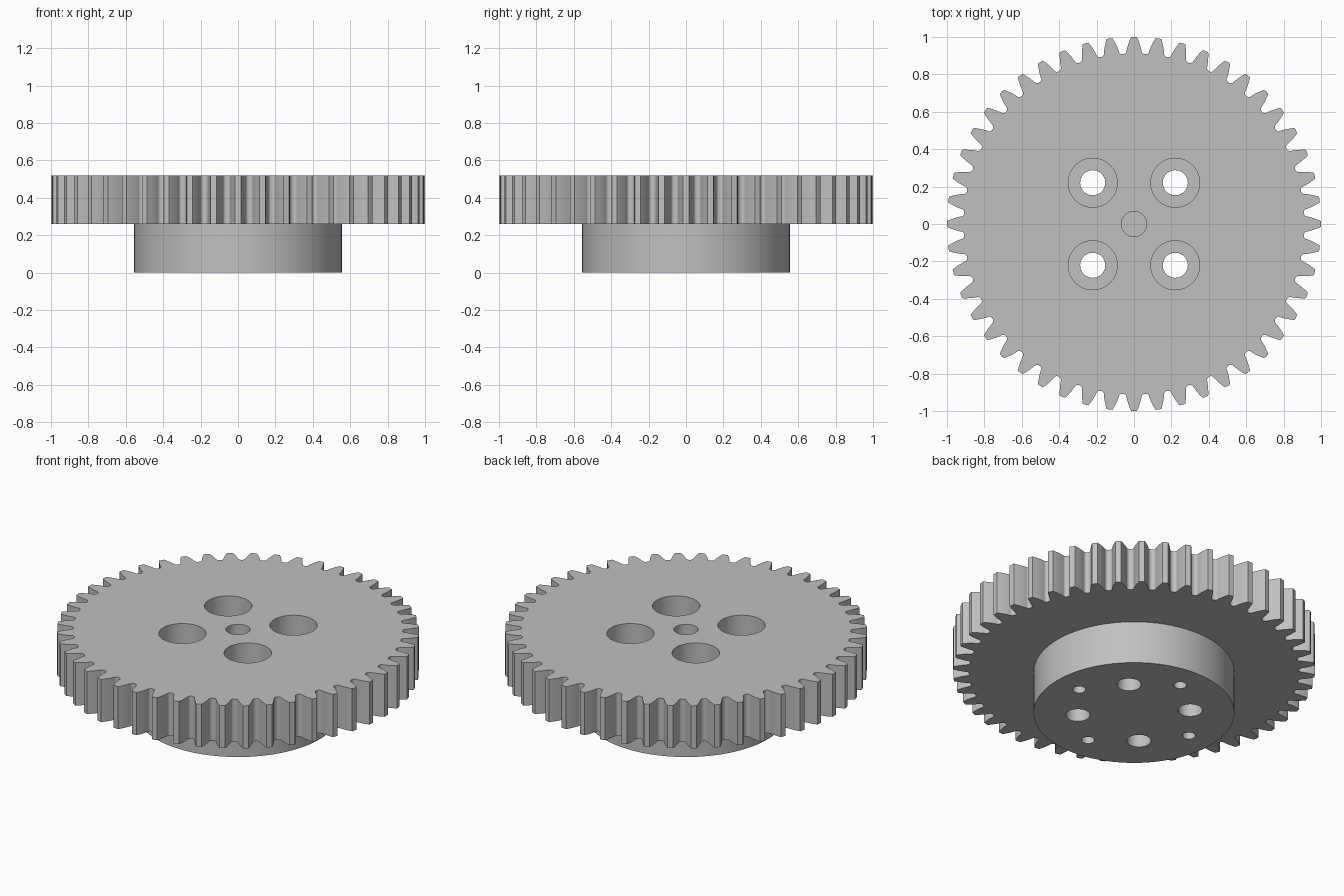
import bpy, bmesh, math
from math import pi, cos, sin, tan, acos

if "Cube" in bpy.data.objects:
    bpy.data.objects.remove(bpy.data.objects["Cube"])

TEETH = 48
TIP_R = 1.0
MODULE = 2 * TIP_R / (TEETH + 2)
PITCH_R = MODULE * TEETH / 2
ROOT_R = PITCH_R - 1.25 * MODULE
BASE_R = PITCH_R * cos(math.radians(20))
HUB_R, HUB_TOP, TOP = 0.555, 0.26, 0.52

grey = bpy.data.materials.new("plain grey")
grey.use_nodes = True
colour = (0.53, 0.53, 0.53, 1)
grey.diffuse_color = colour
grey.node_tree.nodes["Principled BSDF"].inputs["Base Color"].default_value = colour


def prism(name, outline, z0, z1):
    """Solid made by extruding a closed outline from z0 to z1."""
    bm = bmesh.new()
    face = bm.faces.new([bm.verts.new((x, y, z0)) for x, y in outline])
    top = bmesh.ops.extrude_face_region(bm, geom=[face])["geom"]
    for v in top:
        if isinstance(v, bmesh.types.BMVert):
            v.co.z = z1
    bmesh.ops.recalc_face_normals(bm, faces=bm.faces)
    mesh = bpy.data.meshes.new(name)
    bm.to_mesh(mesh)
    bm.free()
    mesh.materials.append(grey)
    obj = bpy.data.objects.new(name, mesh)
    bpy.context.collection.objects.link(obj)
    return obj


def circle(r, x=0, y=0, n=48):
    return [(x + r * cos(2 * pi * i / n), y + r * sin(2 * pi * i / n)) for i in range(n)]


def involute(angle):
    return tan(angle) - angle


def half_tooth(r):
    """Half the angle a tooth spans at radius r."""
    return pi / (2 * TEETH) + involute(math.radians(20)) - involute(acos(BASE_R / r))


def gear_outline():
    # Right half of one tooth: rounded root, then involute flank to the tip
    flank_start = ROOT_R + 0.4 * MODULE
    side = []
    a0, a1 = pi / TEETH, half_tooth(flank_start)
    for i in range(6):
        t = pi / 2 * i / 5
        side.append((ROOT_R + (flank_start - ROOT_R) * (1 - cos(t)),
                     a0 - (a0 - a1) * sin(t)))
    for i in range(1, 7):
        r = flank_start + (TIP_R - flank_start) * i / 6
        side.append((r, half_tooth(r)))
    tooth = [(r, -a) for r, a in side] + [(TIP_R, 0)]
    tooth += [(r, a) for r, a in reversed(side)][:-1]
    return [(r * cos(a + 2 * pi * k / TEETH), r * sin(a + 2 * pi * k / TEETH))
            for k in range(TEETH) for r, a in tooth]


# Toothed wheel with the hub fused below it
wheel = prism("gear_wheel", gear_outline(), HUB_TOP, TOP)
hub = prism("hub", circle(HUB_R, n=96), 0, HUB_TOP + 0.1)

# Cutters: centre bore, counterbored bolt holes, small holes under the hub
cutters = [prism("centre_bore", circle(0.067), HUB_TOP + 0.005, TOP + 0.1)]
for k in range(4):
    a = pi / 4 + k * pi / 2
    x, y = 0.312 * cos(a), 0.312 * sin(a)
    cutters.append(prism("bolt_hole", circle(0.067, x, y), -0.1, TOP + 0.05))
    cutters.append(prism("counterbore", circle(0.131, x, y), HUB_TOP + 0.005, TOP + 0.1))
    x, y = 0.396 * cos(k * pi / 2), 0.396 * sin(k * pi / 2)
    cutters.append(prism("small_hole", circle(0.036, x, y, 32), -0.1, HUB_TOP - 0.005))

bpy.ops.object.select_all(action='DESELECT')
bpy.context.view_layer.objects.active = wheel
wheel.select_set(True)
for tool, op in [(hub, 'UNION')] + [(c, 'DIFFERENCE') for c in cutters]:
    mod = wheel.modifiers.new(tool.name, 'BOOLEAN')
    mod.operation, mod.solver, mod.object = op, 'EXACT', tool
    bpy.ops.object.modifier_apply(modifier=mod.name)
    bpy.data.objects.remove(tool)

bpy.ops.object.shade_smooth_by_angle(angle=math.radians(30))
